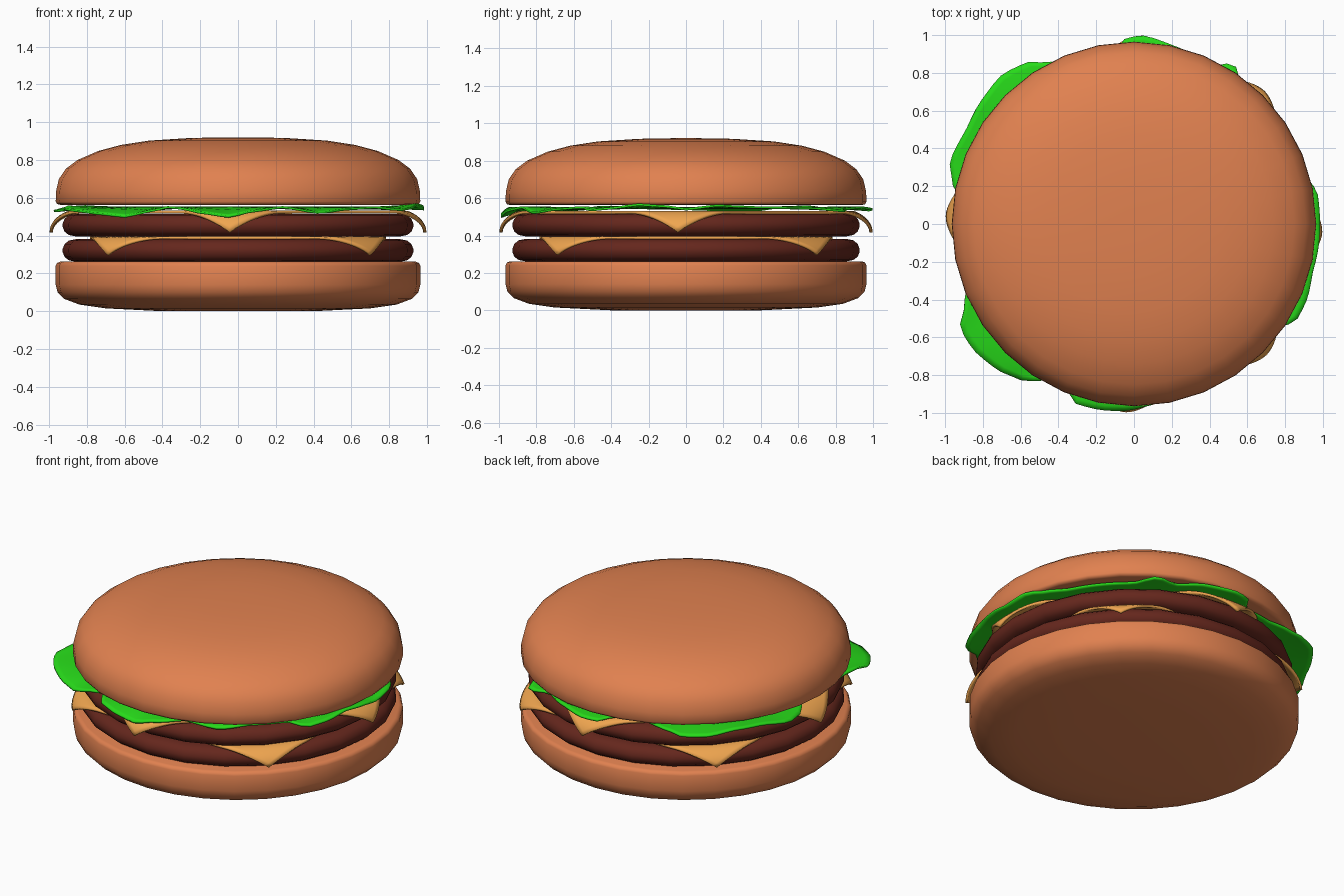
import bpy, bmesh
from math import radians, sin, cos, pi, hypot
from mathutils import Matrix

if "Cube" in bpy.data.objects:
    bpy.data.objects.remove(bpy.data.objects["Cube"])


def material(name, rgb):
    m = bpy.data.materials.new(name)
    m.diffuse_color = (*rgb, 1)
    m.use_nodes = True
    m.node_tree.nodes["Principled BSDF"].inputs["Base Color"].default_value = m.diffuse_color
    return m


BUN = material("bun", (0.75, 0.22, 0.08))
MEAT = material("meat", (0.13, 0.02, 0.012))
CHEESE = material("cheese", (0.87, 0.38, 0.08))
GREEN = material("lettuce", (0.02, 0.70, 0.01))


def finish(bm, name, mat, angle=50):
    bmesh.ops.remove_doubles(bm, verts=bm.verts, dist=1e-5)
    bmesh.ops.recalc_face_normals(bm, faces=bm.faces)
    me = bpy.data.meshes.new(name)
    bm.to_mesh(me)
    bm.free()
    for p in me.polygons:
        p.use_smooth = True
    me.set_sharp_from_angle(angle=radians(angle))
    me.materials.append(mat)
    ob = bpy.data.objects.new(name, me)
    bpy.context.collection.objects.link(ob)
    return ob


def bridge(bm, rings):
    n = len(rings[0])
    for a, b in zip(rings, rings[1:]):
        for i in range(n):
            j = (i + 1) % n
            bm.faces.new((a[i], a[j], b[j], b[i]))


def lathe(name, profile, mat, sides, z0=0.0):
    # closed profile of (radius, z); flat end caps
    bm = bmesh.new()
    rings = [[bm.verts.new((r * cos(2 * pi * i / sides), r * sin(2 * pi * i / sides), z + z0))
              for i in range(sides)] for r, z in profile]
    bridge(bm, rings)
    bm.faces.new(rings[0])
    bm.faces.new(rings[-1])
    return finish(bm, name, mat)


def cheese(name, z, turn, tip, drop, thick, half=0.78, rest=0.89, n=48):
    # square slice whose corners drape over the patty rim
    bm = bmesh.new()
    bmesh.ops.create_grid(bm, x_segments=n, y_segments=n, size=half)
    smax = half * 2 ** 0.5 - rest
    for v in bm.verts:
        r = hypot(v.co.x, v.co.y)
        v.co.z = z
        if r > rest:
            s = (r - rest) / smax
            k = (rest + (tip - rest) * sin(s * pi / 2)) / r
            v.co.x *= k
            v.co.y *= k
            v.co.z -= drop * s ** 1.4
    bm.transform(Matrix.Rotation(radians(turn), 4, 'Z'))
    ob = finish(bm, name, CHEESE)
    mod = ob.modifiers.new("thickness", 'SOLIDIFY')
    mod.thickness = thick
    mod.offset = 0
    return ob


# buns
lathe("bottom_bun", [(0.4, 0.0), (0.7, 0.015), (0.84, 0.035), (0.92, 0.065), (0.955, 0.10),
                     (0.965, 0.14), (0.965, 0.24), (0.957, 0.256), (0.94, 0.262)], BUN, 32)
lathe("top_bun", [(0.94, 0.563), (0.957, 0.567), (0.965, 0.58), (0.963, 0.635), (0.948, 0.70),
                  (0.91, 0.755), (0.85, 0.80), (0.74, 0.848), (0.62, 0.88), (0.47, 0.903),
                  (0.25, 0.917), (0.08, 0.92)], BUN, 32)

# patties
patty = [(0.86, 0.0), (0.895, 0.007), (0.918, 0.025), (0.928, 0.05),
         (0.928, 0.068), (0.918, 0.093), (0.895, 0.112), (0.86, 0.119)]
for label, z in (("lower", 0.262), ("upper", 0.396)):
    lathe(label + "_patty", patty, MEAT, 24, z)

# cheese slices, the upper one turned to put its corners on the axes
cheese("lower_cheese", 0.388, 0.5, 0.98, 0.092, 0.014)
cheese("upper_cheese", 0.524, 42.5, 0.99, 0.108, 0.016)

# lettuce rim: (degrees, radius, height)
rim = [(0, .985, .54), (10, .985, .56), (16, .94, .555), (25, .90, .55), (50, .90, .545),
       (58, 1.0, .53), (65, .92, .54), (76, .965, .55), (88, 1.0, .54), (93, .98, .535),
       (98, .88, .545), (110, .90, .55), (118, .97, .54), (124, 1.03, .525), (132, 1.055, .535),
       (141, 1.04, .555), (151, 1.02, .55), (161, 1.03, .53), (168, .98, .53), (174, .90, .54),
       (190, .89, .545), (201, .95, .55), (206, 1.0, .555), (211, 1.075, .54), (218, 1.08, .53),
       (226, 1.06, .515), (234, 1.02, .50), (241, .95, .53), (246, .92, .55), (252, 1.0, .545),
       (259, 1.0, .52), (267, .99, .50), (275, .965, .53), (285, .91, .55), (298, .92, .52),
       (310, .90, .54), (323, .92, .55), (329, 1.0, .535), (336, 1.0, .545), (345, .98, .565),
       (354, .985, .555), (360, .985, .54)]


def rim_at(a):
    for p, q in zip(rim, rim[1:]):
        if p[0] <= a <= q[0]:
            t = (a - p[0]) / (q[0] - p[0])
            t = 0.5 * t + 0.5 * t * t * (3 - 2 * t)
            return p[1] + (q[1] - p[1]) * t, p[2] + (q[2] - p[2]) * t


bm = bmesh.new()
rings = []
for f in (0.0, 0.4, 0.7, 0.85, 0.93, 1.0):
    ring = []
    for a in range(0, 360, 3):
        r, z = rim_at(a)
        rr = 0.6 + (r - 0.6) * f
        zz = 0.547 + (z - 0.547) * f ** 3
        ring.append(bm.verts.new((rr * cos(radians(a)), rr * sin(radians(a)), zz)))
    rings.append(ring)
bridge(bm, rings)
bm.faces.new(rings[0])
leaf = finish(bm, "lettuce", GREEN)
mod = leaf.modifiers.new("thickness", 'SOLIDIFY')
mod.thickness = 0.012
mod.offset = 0
